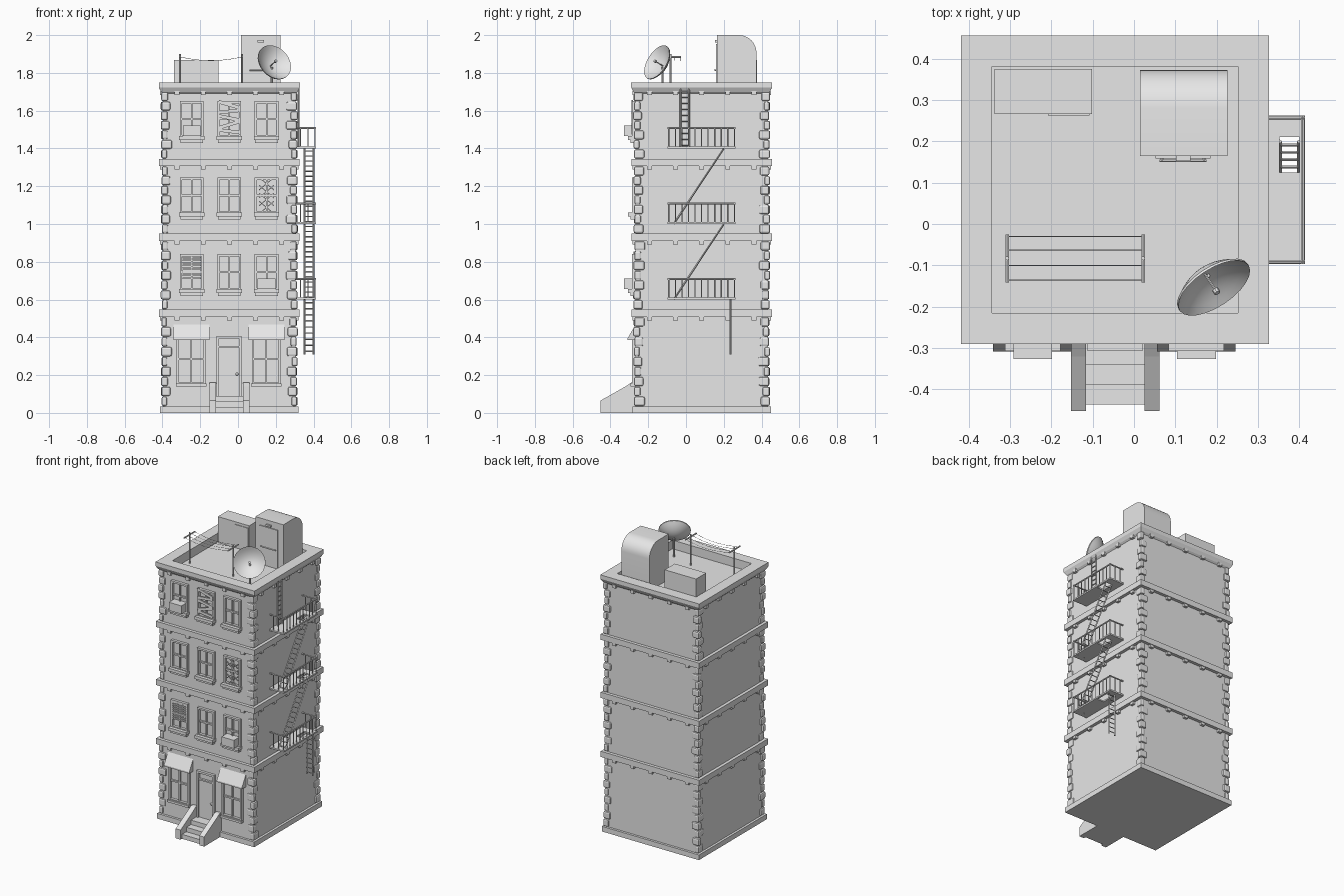
import bpy, bmesh, math, random
from mathutils import Vector, Matrix

random.seed(4)
if "Cube" in bpy.data.objects:
    bpy.data.objects.remove(bpy.data.objects["Cube"])

grey = bpy.data.materials.new("light_grey")
grey.use_nodes = True
grey.diffuse_color = (0.8, 0.8, 0.8, 1)
grey.node_tree.nodes["Principled BSDF"].inputs["Base Color"].default_value = (0.8, 0.8, 0.8, 1)

CX, CY, HALF = -0.046, 0.083, 0.35
FRONT, SIDE = CY - HALF, CX + HALF
ROOF = 1.69
LEVELS = (0.62, 1.025, 1.43)          # sill heights of the upper floors


def finish(bm, name, bevel=0, smooth=False):
    bmesh.ops.recalc_face_normals(bm, faces=bm.faces)
    mesh = bpy.data.meshes.new(name)
    bm.to_mesh(mesh)
    bm.free()
    mesh.materials.append(grey)
    ob = bpy.data.objects.new(name, mesh)
    bpy.context.collection.objects.link(ob)
    if bevel:
        mod = ob.modifiers.new("bevel", "BEVEL")
        mod.width, mod.segments = bevel, 2
    if smooth:
        bpy.ops.object.select_all(action="DESELECT")
        ob.select_set(True)
        bpy.context.view_layer.objects.active = ob
        bpy.ops.object.shade_smooth_by_angle(angle=math.radians(40))
    return ob


def box(bm, x, y, z, turn=0):
    """Box from three (low, high) ranges, turned about y."""
    size = [b - a for a, b in (x, y, z)]
    mid = [(a + b) / 2 for a, b in (x, y, z)]
    m = Matrix.Translation(mid) @ Matrix.Rotation(turn, 4, "Y") @ Matrix.Diagonal((*size, 1))
    bmesh.ops.create_cube(bm, size=1, matrix=m)


def rod(bm, a, b, r=0.004, sides=6):
    a, b = Vector(a), Vector(b)
    d = b - a
    m = Matrix.Translation((a + b) / 2) @ d.to_track_quat("Z", "Y").to_matrix().to_4x4()
    bmesh.ops.create_cone(bm, cap_ends=True, segments=sides, radius1=r, radius2=r,
                          depth=d.length, matrix=m)


def prism(bm, yz, x0, x1):
    """Extrude a side profile along x."""
    face = bm.faces.new([bm.verts.new((x0, y, z)) for y, z in yz])
    out = bmesh.ops.extrude_face_region(bm, geom=[face])["geom"]
    bmesh.ops.translate(bm, vec=(x1 - x0, 0, 0),
                        verts=[v for v in out if isinstance(v, bmesh.types.BMVert)])


def square(bm, half, z):
    box(bm, (CX - half, CX + half), (CY - half, CY + half), z)


# Walls, plinth and floor bands
bm = bmesh.new()
square(bm, HALF, (0, ROOF))
finish(bm, "walls")
bm = bmesh.new()
square(bm, 0.366, (0, 0.035))
finish(bm, "plinth")
bm = bmesh.new()
for z in (0.508, 0.91, 1.306):
    square(bm, 0.371, (z, z + 0.039))
finish(bm, "floor_bands")

# Flared cornice, parapet and sunken roof
bm = bmesh.new()
rings = []
for h, z in ((HALF, 1.69), (0.361, 1.7), (0.373, 1.722), (0.373, 1.749), (0.298, 1.749), (0.298, ROOF)):
    rings.append([bm.verts.new((CX + h * i, CY + h * j, z)) for i, j in ((-1, -1), (1, -1), (1, 1), (-1, 1))])
for low, high in zip(rings, rings[1:]):
    for k in range(4):
        n = (k + 1) % 4
        bm.faces.new((low[k], low[n], high[n], high[k]))
bm.faces.new(rings[0])
bm.faces.new(rings[-1])
finish(bm, "cornice_and_roof")

# Dentils under every band
bm = bmesh.new()
for z in (0.508, 0.91, 1.306, 1.7):
    for k in range(-2, 3):
        u = k * 0.138
        for s in (-1, 1):
            f = sorted((s * HALF, s * 0.367))
            box(bm, (CX + u - .013, CX + u + .013), (CY + f[0], CY + f[1]), (z - .018, z + .004))
            box(bm, (CX + f[0], CX + f[1]), (CY + u - .013, CY + u + .013), (z - .018, z + .004))
finish(bm, "dentils")

# Rough corner stones
bm = bmesh.new()
for z0, z1 in ((0.035, 0.508), (0.547, 0.91), (0.949, 1.306), (1.345, 1.7)):
    count = round((z1 - z0) / 0.051)
    step = (z1 - z0) / count
    for sx in (-1, 1):
        for sy in (-1, 1):
            for i in range(count):
                wide, slim = random.uniform(.045, .058), random.uniform(.028, .038)
                wx, wy = (wide, slim) if i % 2 else (slim, wide)
                out = random.uniform(.356, .363)
                x = sorted((CX + sx * out, CX + sx * (out - wx)))
                y = sorted((CY + sy * out, CY + sy * (out - wy)))
                box(bm, x, y, (z0 + i * step + .002, z0 + (i + 1) * step - .002))
finish(bm, "corner_stones", bevel=0.009)


def window(bm, x0, x1, z0, z1, edge=0.012):
    """Frame, cross bars and pane standing proud of the front wall."""
    y = (FRONT - 0.018, FRONT + .01)
    for a in (x0, x1 - edge):
        box(bm, (a, a + edge), y, (z0, z1))
    box(bm, (x0 + edge, x1 - edge), y, (z1 - edge, z1))
    box(bm, (x0 + edge, x1 - edge), y, (z0, z0 + edge))
    mx, mz, bar = (x0 + x1) / 2, (z0 + z1) / 2, (FRONT - .011, FRONT + .01)
    box(bm, (mx - .004, mx + .004), bar, (z0 + edge, z1 - edge))
    box(bm, (x0 + edge, x1 - edge), bar, (mz - .005, mz + .005))


# Upper windows with two-step sills
frames, sills = bmesh.new(), bmesh.new()
COLUMNS = (-0.245, -0.046, 0.151)
for z in LEVELS:
    for x in COLUMNS:
        window(frames, x - .063, x + .063, z + .03, z + .22)
        box(sills, (x - .067, x + .067), (FRONT - .04, FRONT), (z + .016, z + .036))
        box(sills, (x - .06, x + .06), (FRONT - .028, FRONT), (z, z + .016))
# Shop windows beside the door
for x in (-0.248, 0.15):
    window(frames, x - .077, x + .077, .15, .42)
    box(sills, (x - .08, x + .08), (FRONT - .028, FRONT), (.14, .155))
finish(frames, "window_frames")
finish(sills, "window_sills")

# Air conditioners
bm = bmesh.new()
for x, z in ((COLUMNS[0], LEVELS[2]), (COLUMNS[2], LEVELS[0])):
    box(bm, (x - .047, x + .047), (FRONT - .06, FRONT), (z + .036, z + .092))
finish(bm, "air_conditioners")

# Blind, boards and broken lattice in three windows
bm = bmesh.new()
for i in range(9):
    z = LEVELS[0] + .09 + i * .0135
    box(bm, (COLUMNS[0] - .05, COLUMNS[0] + .05), (FRONT - .015, FRONT), (z, z + .008))
finish(bm, "window_blind")
bm = bmesh.new()
for i, turn in enumerate((.12, -.3, .2, -.1, .28)):
    z = LEVELS[2] + .052 + i * .035
    box(bm, (COLUMNS[1] - .058, COLUMNS[1] + .058), (FRONT - .022, FRONT - .014), (z, z + .018), turn)
finish(bm, "window_boards")
bm = bmesh.new()
for i in range(4):
    z = LEVELS[1] + .06 + i * .042
    for turn in (-.7, .7):
        box(bm, (COLUMNS[2] - .052, COLUMNS[2] + .052), (FRONT - .012, FRONT - .006), (z, z + .005), turn)
finish(bm, "window_lattice")

# Awnings
bm = bmesh.new()
for x in (-0.246, 0.151):
    prism(bm, ((FRONT, .468), (FRONT - .042, .395), (FRONT - .042, .385), (FRONT, .385)), x - .095, x + .095)
finish(bm, "awnings")

# Front door with frame, transom bar and knob
DX = -0.048
bm = bmesh.new()
for s in (-1, 1):
    box(bm, (DX + s * .06 - .007, DX + s * .06 + .007), (FRONT - .018, FRONT), (.08, .408))
box(bm, (DX - .053, DX + .053), (FRONT - .018, FRONT), (.394, .408))
box(bm, (DX - .053, DX + .053), (FRONT - .014, FRONT), (.345, .355))
box(bm, (DX - .053, DX + .053), (FRONT - .006, FRONT), (.08, .345))
bmesh.ops.create_uvsphere(bm, u_segments=10, v_segments=6, radius=.008,
                          matrix=Matrix.Translation((DX + .043, FRONT - .012, .205)))
finish(bm, "front_door")

# Stoop: steps and sloping side walls
bm = bmesh.new()
for i, y in enumerate((-.437, -.39, -.34)):
    box(bm, (-.116, .026), (y, FRONT), (0, .03 * (i + 1)))
finish(bm, "steps")
bm = bmesh.new()
for x in (-.152, .026):
    prism(bm, ((FRONT, 0), (-.453, 0), (-.453, .065), (-.32, .14), (-.29, .16), (FRONT, .16)), x, x + .036)
finish(bm, "stoop_walls")

# Fire escape platforms, each with a ladder hatch
Y0, Y1, XO = -0.097, 0.262, 0.414
floors, rails, ladders = bmesh.new(), bmesh.new(), bmesh.new()
for z in (0.6, 1.0, 1.4):
    zz = (z, z + .01)
    box(floors, (SIDE, XO), (Y0, .125), zz)
    box(floors, (SIDE, XO), (.21, Y1), zz)
    box(floors, (SIDE, .352), (.125, .21), zz)
    box(floors, (.4, XO), (.125, .21), zz)
    top = z + .108
    for i in range(11):
        y = Y0 + .006 + i * (Y1 - Y0 - .012) / 10
        rod(rails, (XO - .006, y, z), (XO - .006, y, top), .003)
    rod(rails, (XO - .006, Y0, top), (XO - .006, Y1, top), .005)
    for y in (Y0 + .006, Y1 - .006):
        rod(rails, (SIDE, y, top), (XO, y, top), .005)
        for x in (.33, .37):
            rod(rails, (x, y, z), (x, y, top), .003)
finish(floors, "fire_escape_platforms")
finish(rails, "fire_escape_railings")


def ladder(a, b, side, rungs):
    a, b, side = Vector(a), Vector(b), Vector(side)
    for s in (-1, 1):
        rod(ladders, a + side * s, b + side * s, .005, 4)
    for i in range(rungs):
        p = a.lerp(b, (i + .5) / rungs)
        rod(ladders, p - side, p + side, .0035, 4)


for z in (0.6, 1.0):
    ladder((.376, -.065, z), (.376, .2, z + .4), (.023, 0, 0), 15)
ladder((.376, .235, .31), (.376, .235, .6), (.023, 0, 0), 9)
ladder((.32, -.007, 1.4), (.32, -.007, 1.749), (0, .022, 0), 11)
finish(ladders, "ladders")

# Roof stair house with rounded back edge
bm = bmesh.new()
arc = [(.28 + .093 * math.sin(t), 1.907 + .093 * math.cos(t)) for t in (math.pi / 16 * k for k in range(9))]
prism(bm, [(.165, ROOF), (.165, 2.0)] + arc + [(.373, ROOF)], .015, .226)
finish(bm, "stair_house", smooth=True)
bm = bmesh.new()
box(bm, (.052, .185), (.159, .165), (ROOF, 1.953))
box(bm, (.102, .137), (.153, .165), (1.962, 1.974))
rod(bm, (.062, .153, 1.815), (.175, .153, 1.815), .004)
for x in (.068, .169):
    rod(bm, (x, .153, 1.815), (x, .165, 1.815), .004)
finish(bm, "roof_door")

# Roof vent box with a front panel
bm = bmesh.new()
box(bm, (-.338, -.102), (.266, .375), (ROOF, 1.867))
box(bm, (-.208, -.108), (.262, .267), (1.72, 1.85))
finish(bm, "vent_box")

# Clothes line
bm = bmesh.new()
XA, XB = -.307, .022
for x in (XA, XB):
    rod(bm, (x, -.083, ROOF), (x, -.083, 1.9), .005)
    rod(bm, (x, -.142, 1.885), (x, -.026, 1.885), .005)
for y in (-.135, -.1, -.063, -.03):
    pts = [(XA + (XB - XA) * t, y, 1.885 - .08 * t * (1 - t)) for t in (k / 8 for k in range(9))]
    for a, b in zip(pts, pts[1:]):
        rod(bm, a, b, .0012, 4)
finish(bm, "clothes_line")

# Satellite dish: thick shallow bowl, feed arm and pole
aim = Vector((.49, -.74, .45)).normalized()
place = Matrix.Translation((.194, -.155, 1.857)) @ aim.to_track_quat("Z", "Y").to_matrix().to_4x4()
bm = bmesh.new()
profile = [Vector((.1 * k / 6, 0, -.045 * (1 - (k / 6) ** 2))) for k in range(7)]
profile += [v - Vector((0, 0, .006)) for v in reversed(profile)]
verts = [bm.verts.new(v) for v in profile]
edges = [bm.edges.new(p) for p in zip(verts, verts[1:])]
bmesh.ops.spin(bm, geom=verts + edges, cent=(0, 0, 0), axis=(0, 0, 1), angle=math.tau, steps=24)
bmesh.ops.remove_doubles(bm, verts=bm.verts, dist=.0005)
bm.transform(place)
finish(bm, "dish", smooth=True)
bm = bmesh.new()
rod(bm, place @ Vector((0, 0, -.045)), place @ Vector((0, 0, .01)), .003)
rod(bm, place @ Vector((0, 0, .005)), place @ Vector((0, 0, .016)), .008, 8)
rod(bm, (.178, -.125, ROOF), (.178, -.125, 1.83), .006, 8)
finish(bm, "dish_arm_and_pole")
